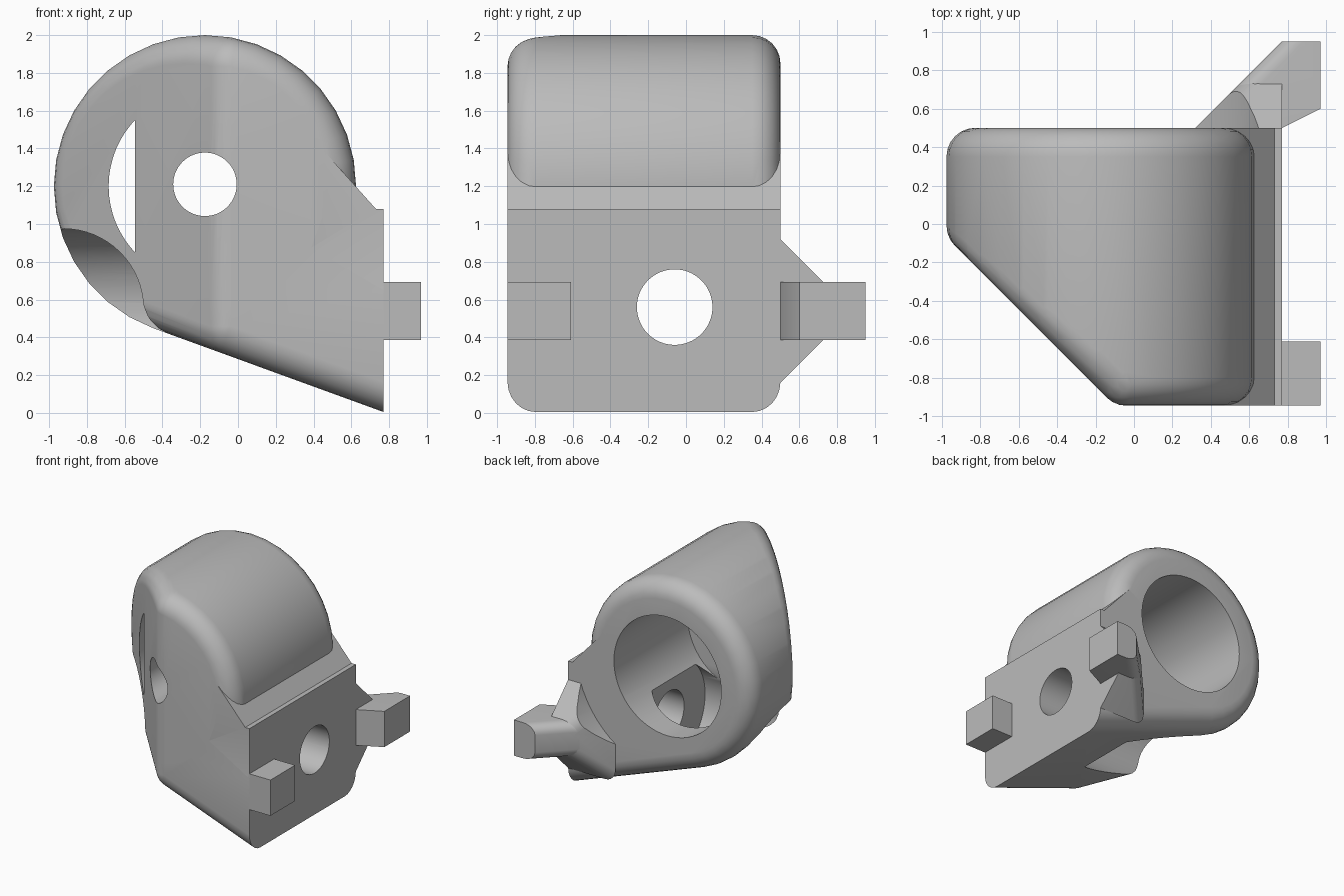
import bpy, bmesh
from math import radians, sin, cos
from mathutils import Vector

cube = bpy.data.objects.get("Cube")
if cube:
    bpy.data.objects.remove(cube, do_unlink=True)

grey = bpy.data.materials.new("plain_grey")
grey.use_nodes = True
COLOUR = (0.5, 0.5, 0.5, 1)
grey.diffuse_color = COLOUR
grey.node_tree.nodes["Principled BSDF"].inputs["Base Color"].default_value = COLOUR

CX, CZ, R = -0.175, 1.2, 0.8      # axis and radius of the housing
FRONT, BACK = -0.945, 0.5
PLATE = 0.77                      # outer face of the mounting plate
ROUND = 0.15                      # rim radius of the housing
LOW, HIGH = 0.385, 0.692          # height range of the pins


def finish(bm, name):
    bmesh.ops.recalc_face_normals(bm, faces=bm.faces)
    mesh = bpy.data.meshes.new(name)
    bm.to_mesh(mesh)
    bm.free()
    mesh.materials.append(grey)
    ob = bpy.data.objects.new(name, mesh)
    bpy.context.collection.objects.link(ob)
    return ob


def prism(points, low, high, axis):
    """Extrude a 2D outline along one axis."""
    place = {"x": lambda a, b, h: (h, a, b),
             "y": lambda a, b, h: (a, h, b),
             "z": lambda a, b, h: (a, b, h)}[axis]
    bm = bmesh.new()
    face = bm.faces.new([bm.verts.new(place(a, b, low)) for a, b in points])
    new = bmesh.ops.extrude_face_region(bm, geom=[face])["geom"]
    shift = Vector(place(0, 0, high - low))
    bmesh.ops.translate(bm, vec=shift, verts=[v for v in new if isinstance(v, bmesh.types.BMVert)])
    bmesh.ops.recalc_face_normals(bm, faces=bm.faces)
    return bm


def disc(a, b, radius, n=64):
    return [(a + radius * cos(radians(360 * i / n)), b + radius * sin(radians(360 * i / n)))
            for i in range(n)]


def rect(a0, a1, b0, b1):
    return [(a0, b0), (a1, b0), (a1, b1), (a0, b1)]


def slice_off(bm, point, normal):
    """Remove everything beyond a plane and close the cut."""
    cut = bmesh.ops.bisect_plane(bm, geom=bm.verts[:] + bm.edges[:] + bm.faces[:],
                                 plane_co=point, plane_no=normal, clear_outer=True)
    rim = [e for e in cut["geom_cut"] if isinstance(e, bmesh.types.BMEdge)]
    bmesh.ops.contextual_create(bm, geom=rim)


def rounded(core, name):
    """Roll a ball over a convex core."""
    ball = [Vector((sin(t) * cos(p), cos(t), sin(t) * sin(p))) * ROUND
            for t in (radians(15 * i) for i in range(13))
            for p in (radians(10 * j) for j in range(36))]
    bm = bmesh.new()
    for v in core.verts:
        for offset in ball:
            bm.verts.new(v.co + offset)
    core.free()
    bmesh.ops.remove_doubles(bm, verts=bm.verts, dist=0.0005)
    bmesh.ops.convex_hull(bm, input=bm.verts)
    bmesh.ops.delete(bm, geom=[v for v in bm.verts if not v.link_faces], context="VERTS")
    bmesh.ops.dissolve_limit(bm, angle_limit=0.002, verts=bm.verts, edges=bm.edges)
    return finish(bm, name)


def soften_diagonal(bm, offset):
    """Round the upper and lower edges of the face turned to the back right."""
    bmesh.ops.recalc_face_normals(bm, faces=bm.faces)
    bm.normal_update()
    diagonal = [f for f in bm.faces if f.normal.x < -0.5 and f.normal.y > 0.5]
    edges = [e for f in diagonal for e in f.edges
             if any(abs(g.normal.z) > 0.5 for g in e.link_faces)]
    bmesh.ops.bevel(bm, geom=edges, offset=offset, segments=5, profile=0.5, affect="EDGES")


def combine(target, tool, operation):
    mod = target.modifiers.new(tool.name, "BOOLEAN")
    mod.object, mod.operation, mod.solver = tool, operation, "EXACT"
    bpy.context.view_layer.objects.active = target
    bpy.ops.object.modifier_apply(modifier=mod.name)
    bpy.data.objects.remove(tool, do_unlink=True)


# Housing: round barrel and a sloped foot, both with the front corner slanted off
inner = R - ROUND
tangent = radians(250)
heel = (CX + inner * cos(tangent), CZ + inner * sin(tangent))
toe = (heel[0] + 1.7 * cos(radians(20)), heel[1] - 1.7 * sin(radians(20)))
parts = []
for name, points in [("housing", disc(CX, CZ, inner, 36)),
                     ("foot", [heel, toe, (toe[0], 0.4), (CX, CZ)])]:
    core = prism(points, FRONT + ROUND, BACK - ROUND, "y")
    slice_off(core, (-1.045 + ROUND * 2 ** 0.5, 0, 0), (-1, -1, 0))
    parts.append(rounded(core, name))
body, foot = parts
combine(body, foot, "UNION")
combine(body, finish(prism(rect(-2, PLATE, -2, 2), -1, 3, "z"), "trim"), "INTERSECT")

# Square-edged mounting plate behind the round housing
plate = [(0.47, 1.37), (0.73, 1.08), (PLATE, 1.08), (PLATE, 0.5), (0.3, 0.5), (0.2, 1.2)]
combine(body, finish(prism(plate, FRONT, BACK, "y"), "mounting_plate"), "UNION")

# Main bore, small front hole, cross hole and its wide recess
for name, points, low, high, axis in [
        ("main_bore", disc(CX, CZ, 0.51), -0.5, 1, "y"),
        ("front_hole", disc(CX, CZ + 0.01, 0.168), -2, 0, "y"),
        ("cross_hole", disc(-0.06, 0.56, 0.2), 0, 2, "x"),
        ("cross_recess", disc(-0.12, 0.55, 0.425), -2, 0.2, "x")]:
    combine(body, finish(prism(points, low, high, axis), name), "DIFFERENCE")

# Buttress on the back, hollowed around the bore
bm = prism([(0.32, BACK), (0.55, 0.73), (PLATE, 0.73), (PLATE, BACK)], 0, 1.5, "z")
slice_off(bm, (0, BACK, 0.92), (0, 1, 1))
slice_off(bm, (0, BACK, 0.16), (0, 1, -1))
soften_diagonal(bm, 0.08)
buttress = finish(bm, "buttress")
combine(buttress, finish(prism(disc(CX, CZ, 0.87), 0.3, 1, "y"), "hollow"), "DIFFERENCE")

# Pins on the plate
bm = prism([(0.52, 0.7), (PLATE, 0.95), (0.97, 0.95), (0.97, 0.6), (PLATE, BACK), (0.6, BACK)],
           LOW, HIGH, "z")
soften_diagonal(bm, 0.08)
back_pin = finish(bm, "back_pin")
finish(prism(rect(PLATE - 0.01, 0.97, FRONT, -0.61), LOW, HIGH, "z"), "front_pin")

# Smooth the round surfaces, keep the edges sharp
for ob in (body, buttress, back_pin):
    bpy.ops.object.select_all(action="DESELECT")
    ob.select_set(True)
    bpy.context.view_layer.objects.active = ob
    bpy.ops.object.shade_smooth_by_angle(angle=radians(30))
